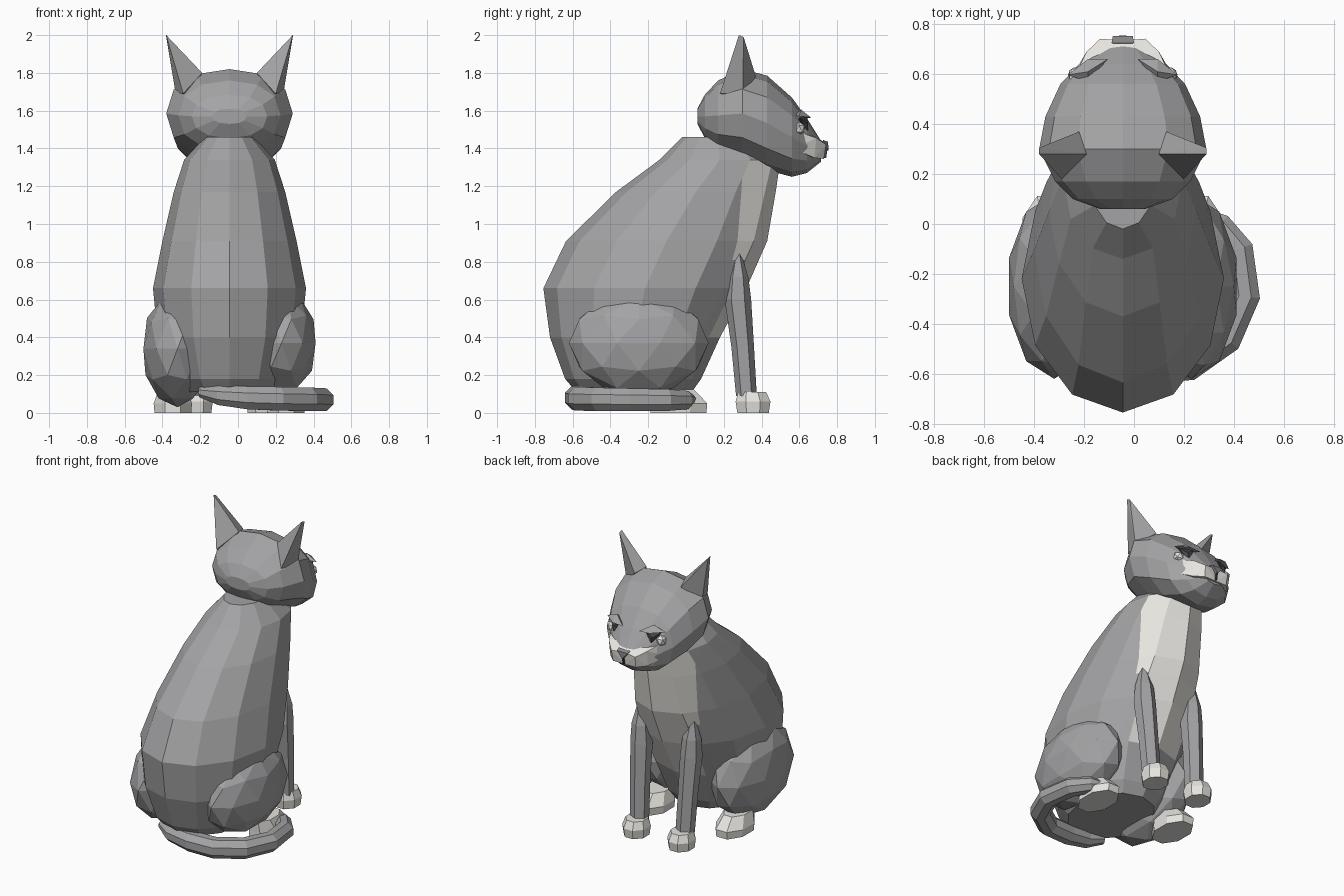
import bpy, bmesh, math
from mathutils import Vector

if "Cube" in bpy.data.objects:
    bpy.data.objects.remove(bpy.data.objects["Cube"])

CX = -0.045  # the body's middle plane sits left of the tail-inclusive centre


def material(name, rgb):
    m = bpy.data.materials.new(name)
    m.diffuse_color = (*rgb, 1)
    m.use_nodes = True
    m.node_tree.nodes["Principled BSDF"].inputs["Base Color"].default_value = m.diffuse_color
    return m


GREY = material("grey fur", (0.37, 0.37, 0.38))
WHITE = material("white fur", (0.80, 0.78, 0.74))
NOSE = material("nose grey", (0.24, 0.23, 0.235))
DARK = material("dark grey", (0.06, 0.06, 0.065))


def finish(name, bm, mats, rule=None):
    bmesh.ops.recalc_face_normals(bm, faces=bm.faces)
    if rule:
        for f in bm.faces:
            f.material_index = 1 if rule(f.calc_center_median(), f.normal) else 0
    me = bpy.data.meshes.new(name)
    bm.to_mesh(me)
    bm.free()
    for m in mats:
        me.materials.append(m)
    ob = bpy.data.objects.new(name, me)
    bpy.context.collection.objects.link(ob)
    return ob


def loft(name, rings, mats, rule=None, cuts=()):
    """Skin a list of equally long point rings, cap both ends, slice by planes."""
    bm = bmesh.new()
    loops = [[bm.verts.new(p) for p in r] for r in rings]
    n = len(loops[0])
    for a, b in zip(loops, loops[1:]):
        for i in range(n):
            j = (i + 1) % n
            bm.faces.new((a[i], a[j], b[j], b[i]))
    bm.faces.new(loops[0])
    bm.faces.new(loops[-1])
    for co, no in cuts:
        front = [f for f in bm.faces if f.calc_center_median().y > 0.0 and f.normal.z < 0.9]
        geom = front + list({e for f in front for e in f.edges}) + list({v for f in front for v in f.verts})
        bmesh.ops.bisect_plane(bm, geom=geom, plane_co=co, plane_no=no)
    return finish(name, bm, mats, rule)


def flat_ring(x, z, y0, y1, hw, n, turn=0.0):
    """Horizontal ellipse between y0 and y1."""
    c, h = (y0 + y1) / 2, (y1 - y0) / 2
    return [(x + hw * math.sin(t), c + h * math.cos(t), z)
            for t in (math.tau * i / n + turn for i in range(n))]


def full(v):
    """Slightly squared sine or cosine value."""
    return math.copysign(abs(v) ** 0.88, v) if abs(v) > 1e-6 else 0.0


def blob(name, centre, radii, mat, level=2):
    bm = bmesh.new()
    bmesh.ops.create_icosphere(bm, subdivisions=level, radius=1)
    for v in bm.verts:
        v.co = Vector((v.co.x * radii[0], v.co.y * radii[1], v.co.z * radii[2])) + Vector(centre)
    return finish(name, bm, [mat])


def hull(name, points, mat):
    bm = bmesh.new()
    for p in points:
        bm.verts.new(p)
    bmesh.ops.convex_hull(bm, input=bm.verts)
    return finish(name, bm, [mat])


# Torso: stacked rings (z, back y, front y, half width), white bib on the chest
torso = [(0.11, -0.58, 0.03, 0.25), (0.18, -0.64, 0.08, 0.31),
         (0.40, -0.72, 0.18, 0.38), (0.66, -0.755, 0.32, 0.405),
         (0.91, -0.635, 0.43, 0.355), (1.17, -0.37, 0.475, 0.295),
         (1.34, -0.14, 0.50, 0.24), (1.46, -0.02, 0.36, 0.13)]


def bib(c, n):
    reach = 0.23 if c.z > 0.81 else 0.13
    return n.y > 0.3 and 0.5 < c.z < 1.4 and abs(c.x - CX) < reach


loft("torso", [flat_ring(CX, z, a, b, w, 12) for z, a, b, w in torso], [GREY, WHITE], bib,
     [((CX - 0.235, 0, 0), (1, 0, 0)), ((CX + 0.235, 0, 0), (1, 0, 0)),
      ((0, 0, 0.81), (0, 0, 1))])

# Head: rings along y (y, bottom z, top z, half width)
head = [(0.06, 1.53, 1.61, 0.09), (0.10, 1.455, 1.685, 0.20),
        (0.17, 1.39, 1.76, 0.27), (0.30, 1.35, 1.82, 0.335),
        (0.43, 1.285, 1.785, 0.31), (0.56, 1.25, 1.67, 0.25),
        (0.64, 1.27, 1.56, 0.175), (0.715, 1.33, 1.44, 0.08)]
loft("head", [[(CX + w * full(math.sin(t)), y,
                (a + b) / 2 + (b - a) / 2 * full(math.cos(t)))
               for t in (math.tau * i / 12 for i in range(12))]
              for y, a, b, w in head], [GREY])

# Nose and mouth
hull("nose", [(CX + x, y, z) for x, y, z in
              [(-0.045, 0.725, 1.445), (0.045, 0.725, 1.445), (-0.04, 0.752, 1.435),
               (0.04, 0.752, 1.435), (0, 0.755, 1.39), (0, 0.71, 1.38)]], NOSE)
hull("mouth", [(CX + x, y, z) for x in (-0.005, 0.005)
               for y, z in [(0.70, 1.40), (0.75, 1.40), (0.742, 1.35), (0.70, 1.345)]], DARK)

for side, label in ((-1, "left"), (1, "right")):
    def at(x, y, z):
        return (CX + side * x, y, z)

    # Ears
    hull(label + "_ear", [at(0.335, 0.28, 2.0), at(0.335, 0.305, 1.99),
                          at(0.245, 0.18, 1.69), at(0.285, 0.30, 1.69),
                          at(0.175, 0.37, 1.78), at(0.145, 0.28, 1.80),
                          at(0.20, 0.27, 1.68)], GREY)

    # Muzzle pad: faceted white cheek beside the nose
    hull(label + "_muzzle_pad", [at(0, 0.735, 1.43), at(0, 0.73, 1.345),
                                 at(0.09, 0.742, 1.42), at(0.085, 0.73, 1.345),
                                 at(0.145, 0.69, 1.455), at(0.14, 0.68, 1.35),
                                 at(0.185, 0.605, 1.485), at(0.215, 0.57, 1.40),
                                 at(0.0, 0.66, 1.48), at(0, 0.60, 1.36)], WHITE)

    # Eye: pale ball, dark socket and pointed brow
    blob(label + "_eye", at(0.185, 0.598, 1.505), (0.038, 0.034, 0.038), WHITE, 1)
    hull(label + "_pupil", [at(0.10, 0.643, 1.565), at(0.15, 0.645, 1.53),
                            at(0.14, 0.645, 1.485), at(0.195, 0.60, 1.565),
                            at(0.14, 0.59, 1.53)], DARK)
    hull(label + "_brow", [at(0.06, 0.66, 1.56), at(0.14, 0.61, 1.605),
                           at(0.22, 0.597, 1.57), at(0.14, 0.66, 1.565),
                           at(0.14, 0.57, 1.575)], GREY)

    # Haunch
    low = 0.03 if side < 0 else 0.09
    blob(label + "_haunch", at(0.275, -0.25, (low + 0.65) / 2),
         (0.19, 0.37, (0.65 - low) / 2), GREY)

    # Front leg: tapered six-sided column (z, back y, front y, half width)
    leg = [(0.09, 0.265, 0.375, 0.062), (0.35, 0.24, 0.36, 0.064),
           (0.60, 0.205, 0.345, 0.07), (0.72, 0.22, 0.33, 0.06),
           (0.85, 0.26, 0.29, 0.02)]
    loft(label + "_front_leg",
         [flat_ring(CX + side * (0.17 + 0.03 * z), z, a, b, w, 6)
          for z, a, b, w in leg], [GREY])

    # Paws: eight-sided and narrowed on top
    front = [(0, 0.265, 0.445, 0.08), (0.06, 0.255, 0.455, 0.088), (0.11, 0.27, 0.43, 0.07)]
    hind = [(0, -0.20, 0.12, 0.105), (0.05, -0.20, 0.125, 0.11), (0.125, -0.20, 0.05, 0.08)]
    for name, x, paw in (("front_paw", 0.17, front), ("hind_paw", 0.30, hind)):
        loft(f"{label}_{name}", [flat_ring(CX + side * x, z, a, b, w, 8, math.pi / 8)
                                 for z, a, b, w in paw], [WHITE])

# Tail: tube curled around the right side (x, y, z, radius)
path = [(-0.20, -0.53, 0.11, 0.03), (-0.10, -0.57, 0.092, 0.055),
        (0.05, -0.58, 0.08, 0.066), (0.22, -0.565, 0.075, 0.068),
        (0.37, -0.46, 0.072, 0.067), (0.445, -0.29, 0.07, 0.065),
        (0.42, -0.10, 0.068, 0.062), (0.34, 0.00, 0.068, 0.052),
        (0.30, 0.035, 0.068, 0.025)]
rings = []
for i, (x, y, z, r) in enumerate(path):
    a, b = path[max(i - 1, 0)], path[min(i + 1, len(path) - 1)]
    along = Vector((b[0] - a[0], b[1] - a[1], 0)).normalized()
    out = Vector((along.y, -along.x, 0))
    rings.append([Vector((x, y, z)) + r * (math.cos(t) * out + math.sin(t) * Vector((0, 0, 1)))
                  for t in (math.tau * (k + 0.5) / 8 for k in range(8))])
loft("tail", rings, [GREY])
